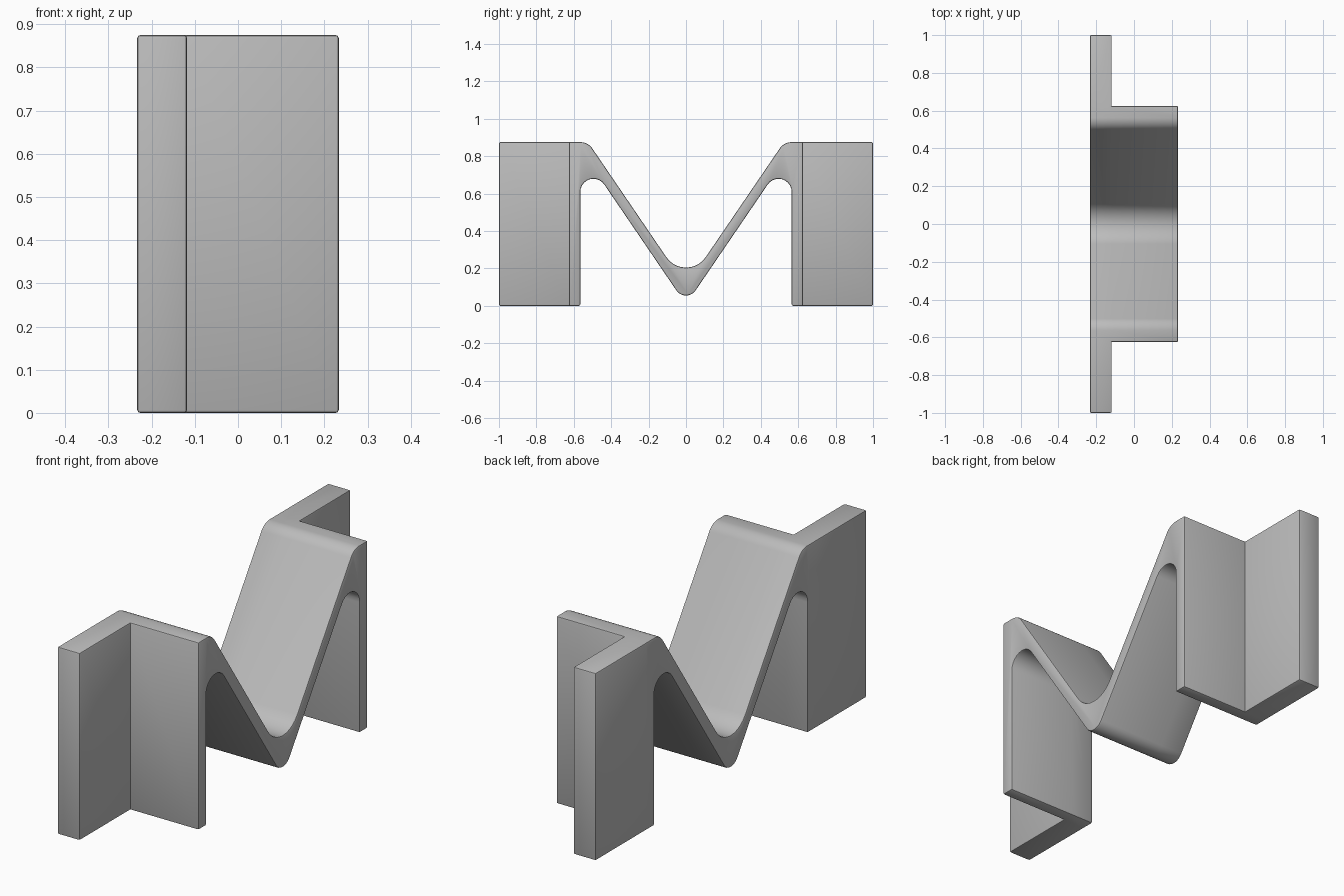
import bpy
import bmesh
import math
from mathutils import Vector

if "Cube" in bpy.data.objects:
    bpy.data.objects.remove(bpy.data.objects["Cube"], do_unlink=True)

HALF_WIDTH = 0.2335
FLANGE_X = -0.118
LEG_OUT, LEG_IN, HEIGHT = 0.625, 0.565, 0.875
SLOPE = 1.468            # steepness of the V web
V_TOP, V_BOTTOM = 0.106, 0.007   # unrounded V corners


def fillet(prev, corner, nxt, radius, steps=10):
    """Points of a circular arc that rounds one corner of a profile."""
    if radius == 0:
        return [corner]
    a, b = (prev - corner).normalized(), (nxt - corner).normalized()
    half = a.angle(b) / 2
    centre = corner + (a + b).normalized() * radius / math.sin(half)
    start = corner + a * radius / math.tan(half) - centre
    end = corner + b * radius / math.tan(half) - centre
    sweep = math.pi - 2 * half
    return [centre + (start * math.sin(sweep * (1 - t)) + end * math.sin(sweep * t)) / math.sin(sweep)
            for t in (i / steps for i in range(steps + 1))]


# Corners of the right half as (y, z, radius), mirrored for the other half
upper = [(LEG_OUT, 0, 0), (LEG_OUT, HEIGHT, 0), ((HEIGHT - V_TOP) / SLOPE, HEIGHT, 0.075)]
lower = [(LEG_IN, V_BOTTOM + SLOPE * LEG_IN, 0.07), (LEG_IN, 0, 0)]


def mirrored(points):
    return [(-y, z, r) for y, z, r in reversed(points)]


corners = (upper + [(0, V_TOP, 0.127)] + mirrored(upper)
           + mirrored(lower) + [(0, V_BOTTOM, 0.062)] + lower)
profile = []
for i, (y, z, r) in enumerate(corners):
    before, after = corners[i - 1], corners[(i + 1) % len(corners)]
    profile += fillet(Vector(before[:2]), Vector((y, z)), Vector(after[:2]), r)

# Sweep the profile across the width, with a row where the flanges end
bm = bmesh.new()
rows = [[bm.verts.new((x, p.x, p.y)) for p in profile]
        for x in (-HALF_WIDTH, FLANGE_X, HALF_WIDTH)]
for r0, r1 in zip(rows, rows[1:]):
    for i in range(len(profile)):
        bm.faces.new((r0[i - 1], r0[i], r1[i], r1[i - 1]))
bm.faces.new(rows[0])
bm.faces.new(rows[-1])
bmesh.ops.recalc_face_normals(bm, faces=bm.faces)

# Pull the end flanges out of the outer leg faces
ends = [f for f in bm.faces
        if f.calc_center_median().x < FLANGE_X
        and all(abs(abs(v.co.y) - LEG_OUT) < 1e-4 for v in f.verts)]
for face in ends:
    side = math.copysign(1, face.calc_center_median().y)
    rim = list(face.edges)
    new = bmesh.ops.extrude_face_region(bm, geom=[face] + rim)["geom"]
    for v in new:
        if isinstance(v, bmesh.types.BMVert):
            v.co.y = side
    if face.is_valid:
        bm.faces.remove(face)
bmesh.ops.recalc_face_normals(bm, faces=bm.faces)

# Soften the outer edges slightly
sharp = [e for e in bm.edges
         if len(e.link_faces) == 2 and e.is_convex and e.calc_face_angle() > math.radians(40)]
bmesh.ops.bevel(bm, geom=sharp, offset=0.007, segments=2, profile=0.5,
                affect='EDGES', clamp_overlap=True)

mesh = bpy.data.meshes.new("bracket")
bm.to_mesh(mesh)
bm.free()
bracket = bpy.data.objects.new("bracket", mesh)
bpy.context.collection.objects.link(bracket)

# Plain grey material
grey = bpy.data.materials.new("plain grey")
grey.use_nodes = True
colour = (0.5, 0.5, 0.5, 1)
grey.diffuse_color = colour
grey.node_tree.nodes["Principled BSDF"].inputs["Base Color"].default_value = colour
mesh.materials.append(grey)

bpy.ops.object.select_all(action='DESELECT')
bracket.select_set(True)
bpy.context.view_layer.objects.active = bracket
bpy.ops.object.shade_smooth_by_angle(angle=math.radians(30))
